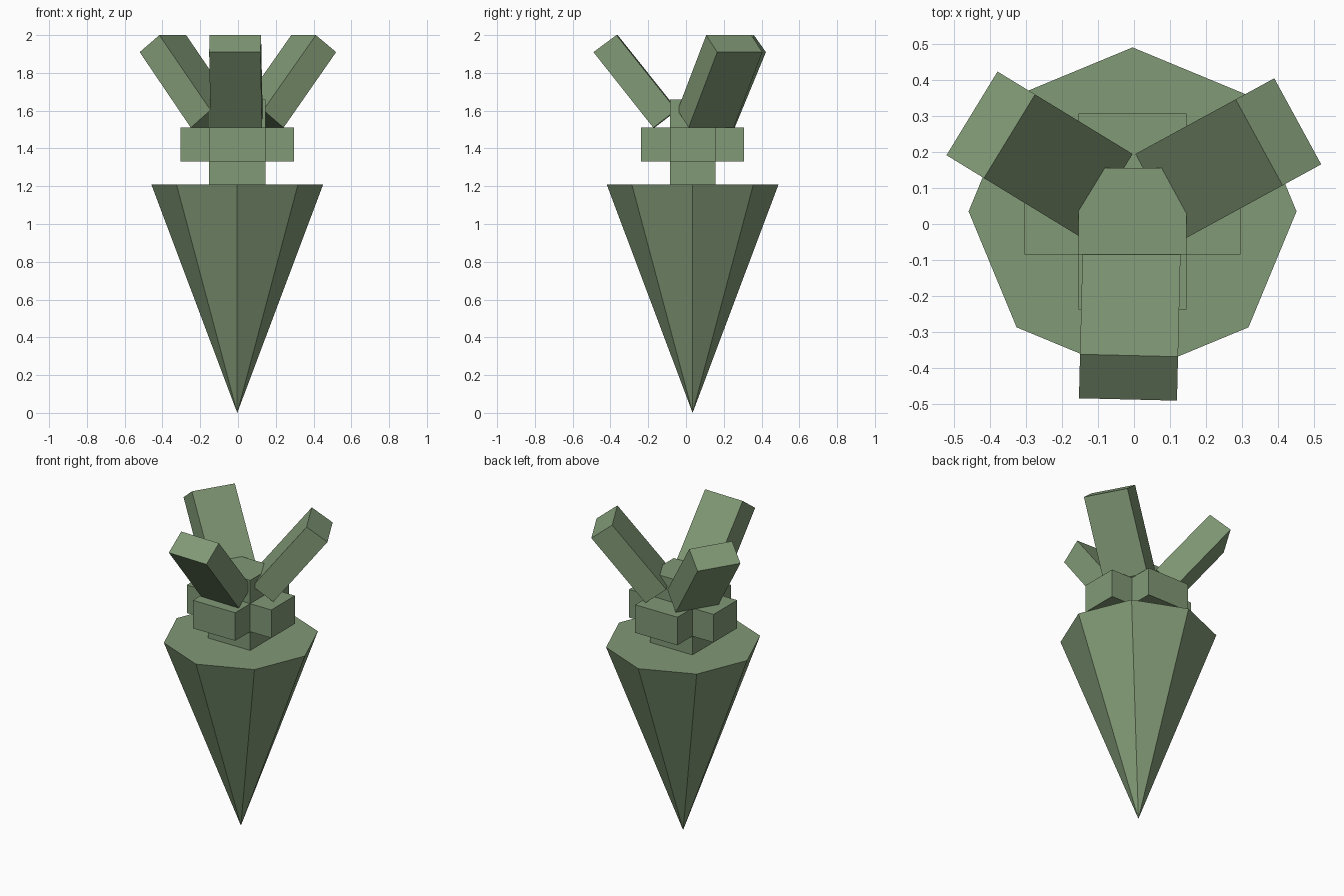
import bpy, bmesh, math
from mathutils import Vector

if "Cube" in bpy.data.objects:
    bpy.data.objects.remove(bpy.data.objects["Cube"])

CX, CY = -0.004, 0.035   # shared vertical axis of every part

mat = bpy.data.materials.new("leaf_green")
mat.diffuse_color = (0.22, 0.32, 0.18, 1)
mat.use_nodes = True
mat.node_tree.nodes["Principled BSDF"].inputs["Base Color"].default_value = mat.diffuse_color


def prism(name, outline, offset):
    """Extrude a closed planar outline by the offset vector."""
    bm = bmesh.new()
    face = bm.faces.new([bm.verts.new(p) for p in outline])
    new = bmesh.ops.extrude_face_region(bm, geom=[face])["geom"]
    verts = [g for g in new if isinstance(g, bmesh.types.BMVert)]
    bmesh.ops.translate(bm, verts=verts, vec=Vector(offset))
    bmesh.ops.recalc_face_normals(bm, faces=bm.faces)
    me = bpy.data.meshes.new(name)
    bm.to_mesh(me)
    bm.free()
    ob = bpy.data.objects.new(name, me)
    ob.location = (CX, CY, 0)
    me.materials.append(mat)
    bpy.context.collection.objects.link(ob)
    return ob


# Eight-sided root, point down
bpy.ops.mesh.primitive_cone_add(vertices=8, radius1=0, radius2=0.455, depth=1.21,
                                location=(CX, CY, 0.605))
root = bpy.context.object
root.name = "root_cone"
root.data.materials.append(mat)

# Square core rising from the root
a, b = 0.15, 0.12
prism("core_stem", [(-a, -b, 1.21), (a, -b, 1.21), (a, b, 1.21), (-a, b, 1.21)], (0, 0, 0.45))

# Plus-shaped collar around the core
p, q = 0.30, 0.272
quarter = [(p, b), (a, b), (a, q)]
plus = []
for sx, sy in ((1, 1), (-1, 1), (-1, -1), (1, -1)):
    pts = quarter if sx * sy > 0 else quarter[::-1]
    plus += [(sx * x, sy * y, 1.33) for x, y in pts]
prism("cross_collar", plus, (0, 0, 0.18))

# Three splayed leaves, spaced evenly around the axis
side = [(0.083, 1.603), (0.40, 2.0), (0.522, 1.91), (0.205, 1.51)]
for i in range(3):
    leaf = prism(f"leaf_{i + 1}", [(r, -0.136, z) for r, z in side], (0, 0.272, 0))
    leaf.rotation_euler.z = math.radians(28.6 + 120 * i)
